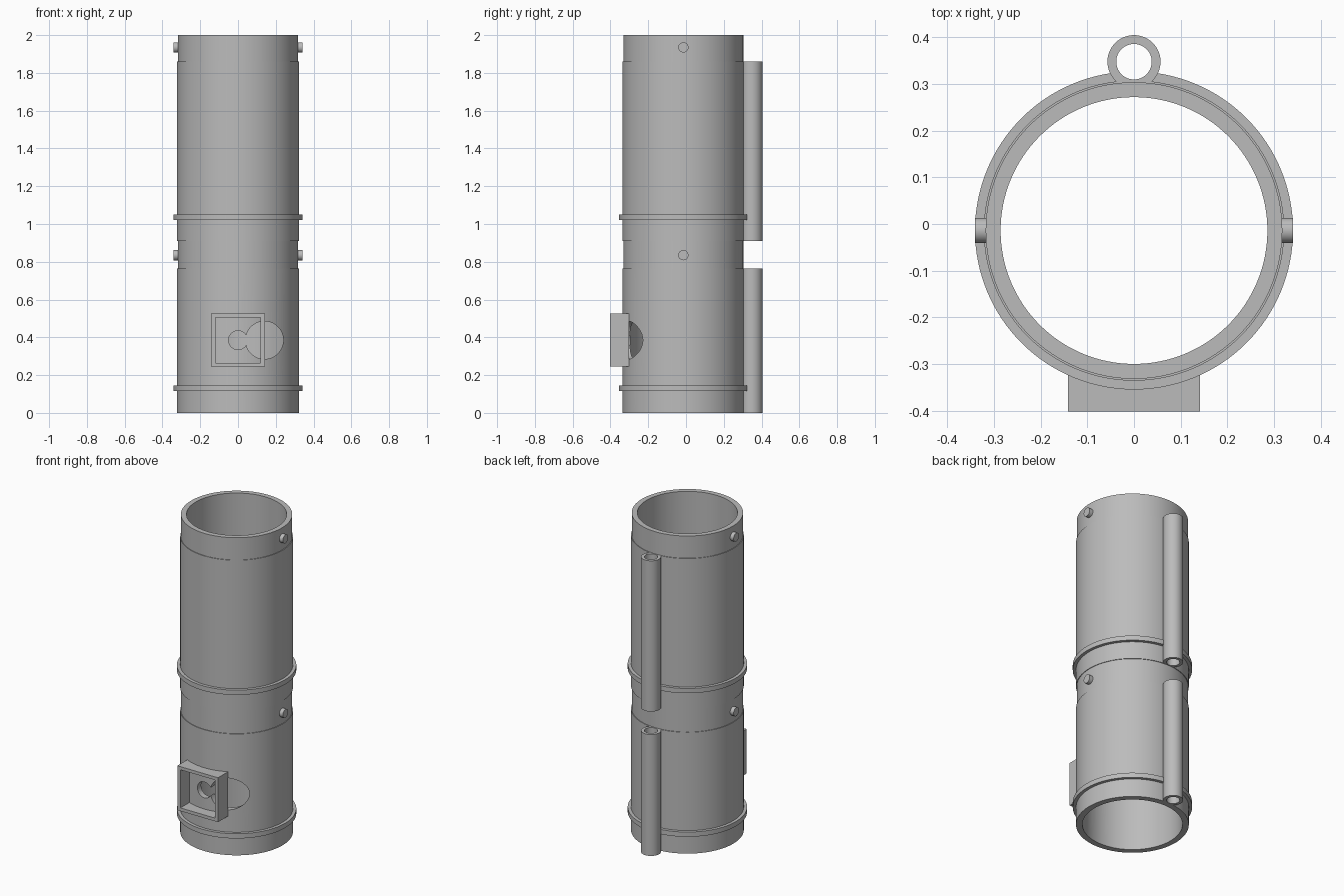
import bpy, bmesh, math
from mathutils import Matrix

old = bpy.data.objects.get("Cube")
if old:
    bpy.data.objects.remove(old, do_unlink=True)

grey = bpy.data.materials.new("plain grey")
grey.use_nodes = True
colour = (0.5, 0.5, 0.5, 1)
grey.diffuse_color = colour
grey.node_tree.nodes["Principled BSDF"].inputs["Base Color"].default_value = colour

CY = -0.014          # tube axis
PIPE_Y = 0.348       # rear pipe axis
BORE, NECK, SLEEVE, RIM = 0.286, 0.318, 0.322, 0.341
PORT_Z = 0.385


def finish(bm, name):
    bmesh.ops.recalc_face_normals(bm, faces=bm.faces)
    mesh = bpy.data.meshes.new(name)
    bm.to_mesh(mesh)
    bm.free()
    mesh.materials.append(grey)
    ob = bpy.data.objects.new(name, mesh)
    bpy.context.collection.objects.link(ob)
    return ob


def lathe(name, profile, y, steps=128):
    """Spin a closed (radius, height) profile around a vertical axis."""
    bm = bmesh.new()
    rings = []
    for i in range(steps):
        a = math.tau * i / steps
        rings.append([bm.verts.new((r * math.cos(a), y + r * math.sin(a), z))
                      for r, z in profile])
    n = len(profile)
    for i in range(steps):
        p, q = rings[i], rings[(i + 1) % steps]
        for j in range(n):
            k = (j + 1) % n
            bm.faces.new((p[j], q[j], q[k], p[k]))
    return finish(bm, name)


def band(name, r_in, r_out, z0, z1, y, steps=128):
    return lathe(name, [(r_in, z0), (r_out, z0), (r_out, z1), (r_in, z1)], y, steps)


def rod(name, radius, length, centre, axis="Z", steps=64):
    bm = bmesh.new()
    turn = {"X": Matrix.Rotation(math.pi / 2, 4, "Y"),
            "Y": Matrix.Rotation(math.pi / 2, 4, "X"),
            "Z": Matrix()}[axis]
    bmesh.ops.create_cone(bm, cap_ends=True, segments=steps, radius1=radius,
                          radius2=radius, depth=length,
                          matrix=Matrix.Translation(centre) @ turn)
    return finish(bm, name)


def block(name, size, centre):
    bm = bmesh.new()
    bmesh.ops.create_cube(bm, size=1, matrix=Matrix.Translation(centre)
                          @ Matrix.Diagonal((*size, 1)))
    return finish(bm, name)


def cut(ob, cutters):
    for c in cutters:
        m = ob.modifiers.new("cut", "BOOLEAN")
        m.operation, m.solver, m.object = "DIFFERENCE", "EXACT", c
        c.hide_render = True
    bpy.context.view_layer.update()
    graph = bpy.context.evaluated_depsgraph_get()
    mesh = bpy.data.meshes.new_from_object(ob.evaluated_get(graph))
    ob.modifiers.clear()
    ob.data = mesh


# Cutters
pipe_bore = rod("pipe_bore_cutter", 0.038, 3, (0, PIPE_Y, 1))
small_port = rod("small_port_cutter", 0.05, 0.3, (0, -0.3, PORT_Z), "Y")
large_port = rod("large_port_cutter", 0.1, 0.3, (0.14, -0.3, PORT_Z), "Y")
box_window = block("box_window_cutter", (0.24, 0.4, 0.24), (0, -0.35, PORT_Z))
tube_core = rod("tube_core_cutter", SLEEVE - 0.001, 1, (0, CY, PORT_Z), steps=128)
cutters = [pipe_bore, small_port, large_port, box_window, tube_core]

# Main tube with two thicker sleeves and two ports in the front
body = lathe("main_tube", [
    (BORE, 0), (SLEEVE, 0), (SLEEVE, 0.765), (NECK, 0.765), (NECK, 0.91),
    (SLEEVE, 0.91), (SLEEVE, 1.86), (NECK, 1.86), (NECK, 2), (BORE, 2)], CY)
cut(body, [small_port, large_port])
parts = [body]

# Raised rings, notched where the rear pipe passes
for name, z in (("lower_ring", 0.13), ("upper_ring", 1.035)):
    ring = band(name, 0.31, RIM, z - 0.015, z + 0.015, CY)
    cut(ring, [pipe_bore, large_port])
    parts.append(ring)

# Rear pipes
parts.append(band("lower_pipe", 0.038, 0.057, 0, 0.765, PIPE_Y, 64))
parts.append(band("upper_pipe", 0.038, 0.057, 0.91, 1.86, PIPE_Y, 64))

# Side pins
for level, z in (("lower", 0.835), ("upper", 1.935)):
    for side, s in (("left", 1), ("right", -1)):
        parts.append(rod(f"{level}_{side}_pin", 0.027, 0.036,
                         (s * 0.323, CY, z), "X", 48))

# Open square frame standing on the front of the tube
frame = block("front_frame", (0.284, 0.152, 0.28), (0, -0.326, PORT_Z))
cut(frame, [box_window, tube_core])
parts.append(frame)

for c in cutters:
    bpy.data.objects.remove(c, do_unlink=True)

# Smooth the round walls, keep the edges crisp
bpy.ops.object.select_all(action="DESELECT")
for ob in parts:
    ob.select_set(True)
bpy.context.view_layer.objects.active = body
bpy.ops.object.shade_smooth_by_angle(angle=math.radians(30))
